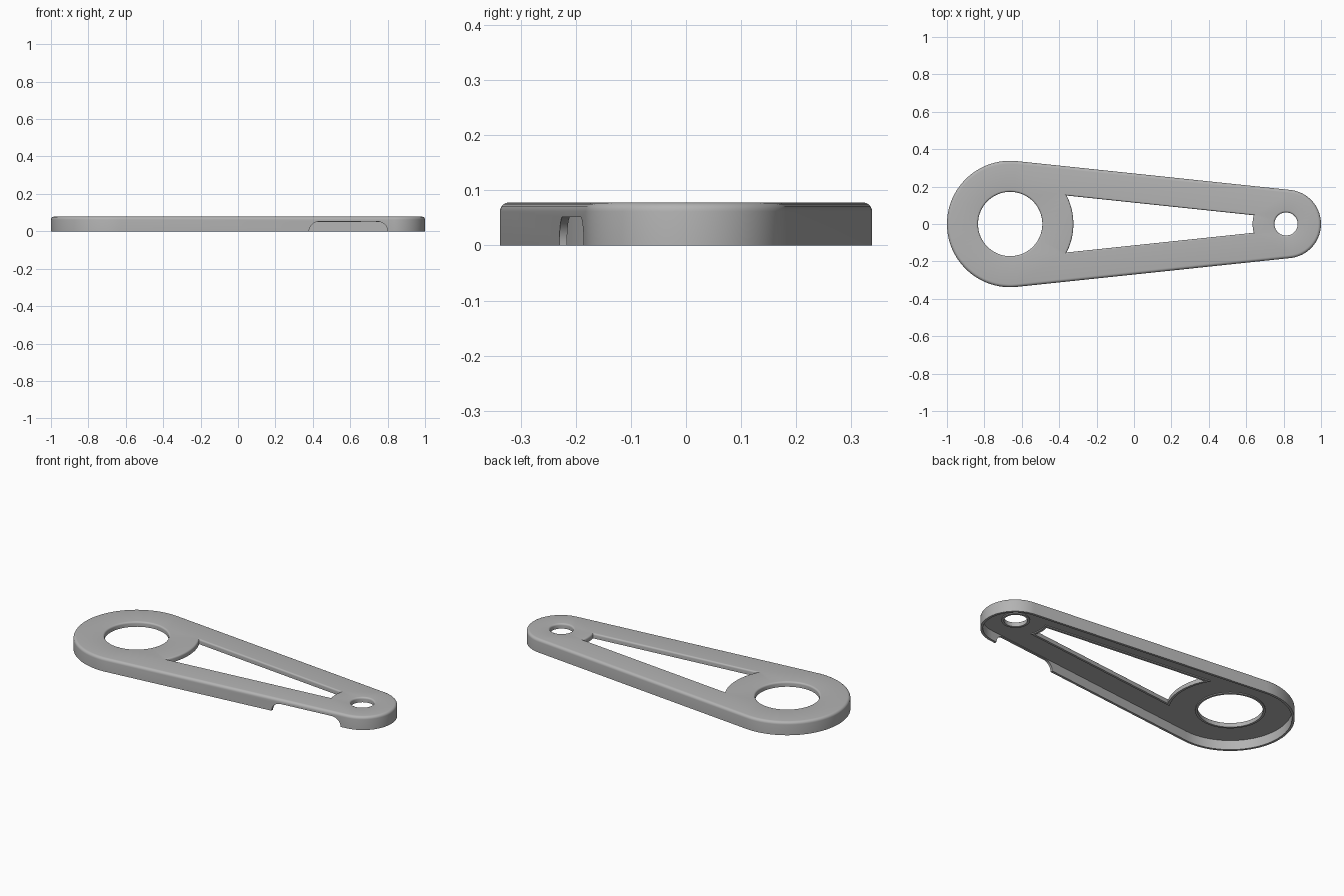
import bpy
import bmesh
from math import sin, cos, pi, asin, acos

cube = bpy.data.objects.get("Cube")
if cube:
    bpy.data.objects.remove(cube)

# Main dimensions
BIG_X, BIG_R, BIG_HOLE = -0.662, 0.338, 0.172
SMALL_X, SMALL_R, SMALL_HOLE = 0.817, 0.183, 0.062
HEIGHT, PLATE_Z, WALL = 0.078, 0.055, 0.014
FILLET, LIP = 0.016, 0.006
TILT = asin((BIG_R - SMALL_R) / (SMALL_X - BIG_X))
NORMAL = pi / 2 - TILT          # direction of the upper straight side

grey = bpy.data.materials.new("grey")
grey.use_nodes = True
grey.diffuse_color = (0.45, 0.45, 0.45, 1)
grey.node_tree.nodes["Principled BSDF"].inputs["Base Color"].default_value = grey.diffuse_color


def arc(cx, r, start, end, steps):
    angles = [start + (end - start) * i / steps for i in range(steps + 1)]
    return [(cx + r * cos(a), r * sin(a)) for a in angles]


# Plan shapes; each takes an inset into the solid
def outline(inset):
    return (arc(BIG_X, BIG_R - inset, NORMAL, 2 * pi - NORMAL, 48)
            + arc(SMALL_X, SMALL_R - inset, -NORMAL, NORMAL, 36))


def big_hole(inset):
    return arc(BIG_X, BIG_HOLE + inset, 0, 2 * pi, 64)[:-1]


def small_hole(inset):
    return arc(SMALL_X - 0.004, SMALL_HOLE + inset, 0, 2 * pi, 40)[:-1]


def slot(inset):
    r1, r2 = BIG_R - inset, SMALL_R - inset
    a1 = NORMAL - acos((0.183 + inset) / r1)
    a2 = NORMAL + acos((0.028 + inset) / r2)
    return arc(BIG_X, r1, -a1, a1, 20) + arc(SMALL_X, r2, a2, 2 * pi - a2, 8)


def rounded_edge(radius, steps=5):
    turns = [pi / 2 * i / steps for i in range(steps + 1)]
    return [(radius * (1 - cos(t)), HEIGHT - radius * (1 - sin(t))) for t in turns]


def sweep(bm, shape, section):
    """Skin a section of (inset, z) around a plan shape; return end edges."""
    rings = [[bm.verts.new((x, y, z)) for x, y in shape(inset)] for inset, z in section]
    for low, high in zip(rings, rings[1:]):
        for i in range(len(low)):
            j = (i + 1) % len(low)
            bm.faces.new((low[i], low[j], high[j], high[i]))
    return [[bm.edges.get((r[i - 1], r[i])) for i in range(len(r))]
            for r in (rings[0], rings[-1])]


def finish(bm, name):
    bmesh.ops.recalc_face_normals(bm, faces=bm.faces[:])
    mesh = bpy.data.meshes.new(name)
    bm.to_mesh(mesh)
    bm.free()
    obj = bpy.data.objects.new(name, mesh)
    bpy.context.collection.objects.link(obj)
    return obj


# Hollow cover: thin outer skirt, and openings with a small lip underneath
bm = bmesh.new()
skirt = [(WALL, PLATE_Z), (WALL, 0), (0, 0)] + rounded_edge(FILLET)
opening = [(0.013, PLATE_Z), (0.013, PLATE_Z - LIP), (0, PLATE_Z - LIP)] + rounded_edge(0.01)
ends = [sweep(bm, outline, skirt)]
ends += [sweep(bm, shape, opening) for shape in (big_hole, small_hole, slot)]
for side, z_dir in ((0, -1), (1, 1)):
    edges = [e for pair in ends for e in pair[side]]
    bmesh.ops.triangle_fill(bm, edges=edges, use_beauty=True, normal=(0, 0, z_dir))
cover = finish(bm, "arm_cover")
cover.data.materials.append(grey)

# Notch through the front skirt, with rounded upper corners
bm = bmesh.new()
points = [(0.38, -0.02), (0.80, -0.02)]
for cx, start in ((0.745, 0), (0.435, pi / 2)):
    points += [(cx + 0.055 * cos(start + pi / 2 * i / 8),
                0.052 * sin(start + pi / 2 * i / 8)) for i in range(9)]
face = bm.faces.new([bm.verts.new((x, -0.32, z)) for x, z in points])
moved = bmesh.ops.extrude_face_region(bm, geom=[face])["geom"]
bmesh.ops.translate(bm, vec=(0, 0.2, 0),
                    verts=[v for v in moved if isinstance(v, bmesh.types.BMVert)])
cutter = finish(bm, "notch_cutter")
cutter.hide_render = True

cut = cover.modifiers.new("notch", "BOOLEAN")
cut.operation = "DIFFERENCE"
cut.solver = "EXACT"
cut.object = cutter
bpy.ops.object.select_all(action="DESELECT")
cover.select_set(True)
bpy.context.view_layer.objects.active = cover
bpy.ops.object.modifier_apply(modifier="notch")
bpy.data.objects.remove(cutter)
bpy.ops.object.shade_smooth_by_angle(angle=0.6)
